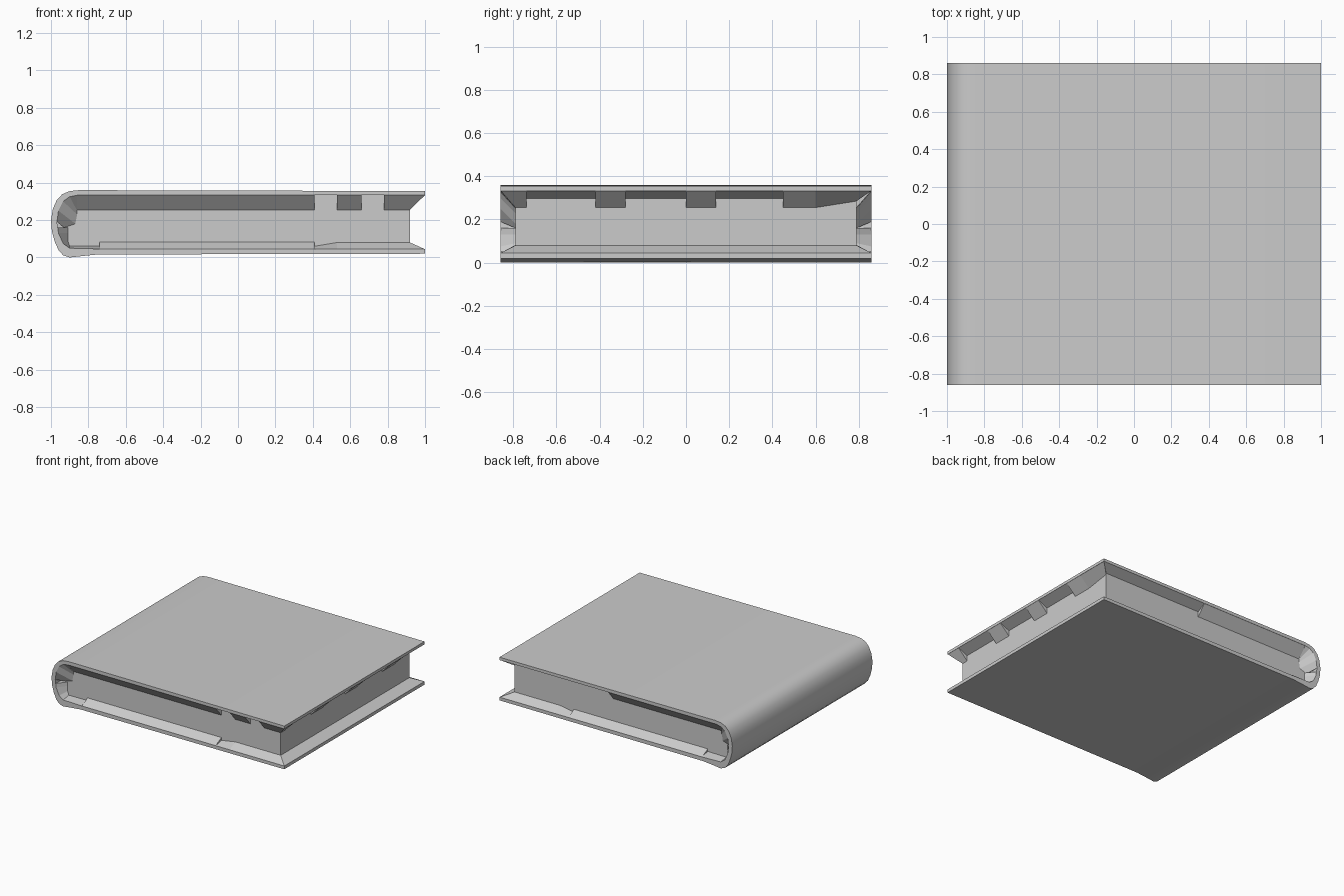
import bpy, bmesh

if "Cube" in bpy.data.objects:
    bpy.data.objects.remove(bpy.data.objects["Cube"])

Y = 0.86          # cover half depth
PY, PX = 0.79, 0.92   # page block half depth and fore-edge position


def make(name, verts, faces, smooth=False):
    me = bpy.data.meshes.new(name)
    me.from_pydata(verts, [], faces)
    bm = bmesh.new()
    bm.from_mesh(me)
    bmesh.ops.recalc_face_normals(bm, faces=bm.faces)
    bm.to_mesh(me)
    bm.free()
    ob = bpy.data.objects.new(name, me)
    bpy.context.collection.objects.link(ob)
    if smooth:
        bpy.context.view_layer.objects.active = ob
        ob.select_set(True)
        bpy.ops.object.shade_smooth_by_angle(angle=0.6)
        ob.select_set(False)
    return ob


def loft(name, rings, smooth=False):
    """Closed solid through matching rings of points, capped at both ends."""
    n = len(rings[0])
    verts = [p for r in rings for p in r]
    faces = [list(range(n)), list(range(len(verts) - n, len(verts)))]
    for k in range(len(rings) - 1):
        for i in range(n):
            j = (i + 1) % n
            faces.append([k * n + i, k * n + j, (k + 1) * n + j, (k + 1) * n + i])
    return make(name, verts, faces, smooth)


def extrude(name, profile, half, smooth=False):
    return loft(name, [[(x, y, z) for x, z in profile] for y in (-half, half)], smooth)


# Cover: two boards joined by a rounded spine
outer = [(1, .355), (-.85, .36), (-.90, .355), (-.94, .338), (-.97, .305), (-.99, .26),
         (-1, .20), (-.995, .14), (-.98, .085), (-.96, .04), (-.935, .012), (-.90, 0),
         (-.83, .008), (-.75, .016), (1, .02)]
inner = [(1, .045), (-.75, .046), (-.90, .05), (-.935, .075), (-.96, .13), (-.968, .19),
         (-.96, .25), (-.935, .30), (-.90, .325), (-.86, .333), (1, .333)]
extrude("cover", outer + inner, Y, True)

# Page block, filling the inside of the spine
extrude("page_block", [(PX, .035)] + inner[1:-1] + [(PX, .34)], PY)


def side_wedge(name, s, a, b, z_edge, z_a, z_b):
    """Flare between board edge and pages on side y = s; a, b = (page x, edge x)."""
    loft(name, [[(tip, s * Y, z_edge), (low, s * PY, zl), (low, s * PY, z_edge)]
                for (low, tip), zl in ((a, z_a), (b, z_b))])


def end_wedge(name, a, b, z_edge, z_a, z_b):
    """Same flare along the fore edge; a, b = (page y, edge y)."""
    loft(name, [[(1, tip, z_edge), (PX, low, zl), (PX, low, z_edge)]
                for (low, tip), zl in ((a, z_a), (b, z_b))])


ZT, ZB = .334, .044
# Upper flares at the front
for i, (a, b) in enumerate([((-.86, -.86), (.41, .41)), ((.53, .53), (.66, .66)),
                            ((.78, .78), (PX, 1))]):
    side_wedge(f"front_upper_flare_{i}", -1, a, b, ZT, .255, .255)

# Upper flares at the back: deep near the spine, shallow near the fore edge
side_wedge("back_upper_flare_deep", 1, (-.86, -.86), (.07, .07), ZT, .255, .255)
side_wedge("back_upper_flare_shallow", 1, (.07, .07), (PX, 1), ZT, .295, .295)

# Upper flares on the fore edge: deep tabs with shallow stretches between
cuts = [-.74, -.42, -.28, 0, .14, .45]
stops = [(-PY, -Y)] + [(c, c) for c in cuts] + [(.60, .60)]
for i in range(len(stops) - 1):
    z = .255 if i % 2 == 0 else .298
    end_wedge(f"fore_edge_flare_{i}", stops[i], stops[i + 1], ZT, z, z)
end_wedge("fore_edge_flare_end", (.60, .60), (PY, Y), ZT, .255, .285)

# Lower flares on all three sides
end_wedge("fore_edge_lower_flare", (-PY, -Y), (PY, Y), ZB, .08, .08)
for s, side in ((-1, "front"), (1, "back")):
    side_wedge(f"{side}_lower_flare_long", s, (-.74, -.74), (.41, .41), ZB, .082, .082)
    side_wedge(f"{side}_lower_flare_short", s, (.41, .41), (.53, .53), ZB, .06, .08)
    side_wedge(f"{side}_lower_flare_corner", s, (.53, .53), (PX, 1), ZB, .08, .08)
    side_wedge(f"{side}_lower_flare_spine", s, (-.91, -.90), (-.74, -.74), .049, .06, .062)

    # Faceted flares closing the ends of the spine: (cover point, page point)
    upper = [((-.86, .333), (-.86, .255)), ((-.90, .325), (-.86, .25)),
             ((-.935, .30), (-.86, .23)), ((-.96, .25), (-.87, .18)),
             ((-.968, .19), (-.93, .16))]
    lower = [((-.966, .16), (-.91, .16)), ((-.96, .13), (-.91, .13)),
             ((-.935, .075), (-.91, .09)), ((-.90, .05), (-.90, .06))]
    for part, pairs in (("upper", upper), ("lower", lower)):
        loft(f"{side}_spine_{part}_flare",
             [[(c[0], s * Y, c[1]), (p[0], s * PY, p[1]), (c[0], s * PY, c[1])]
              for c, p in pairs])
